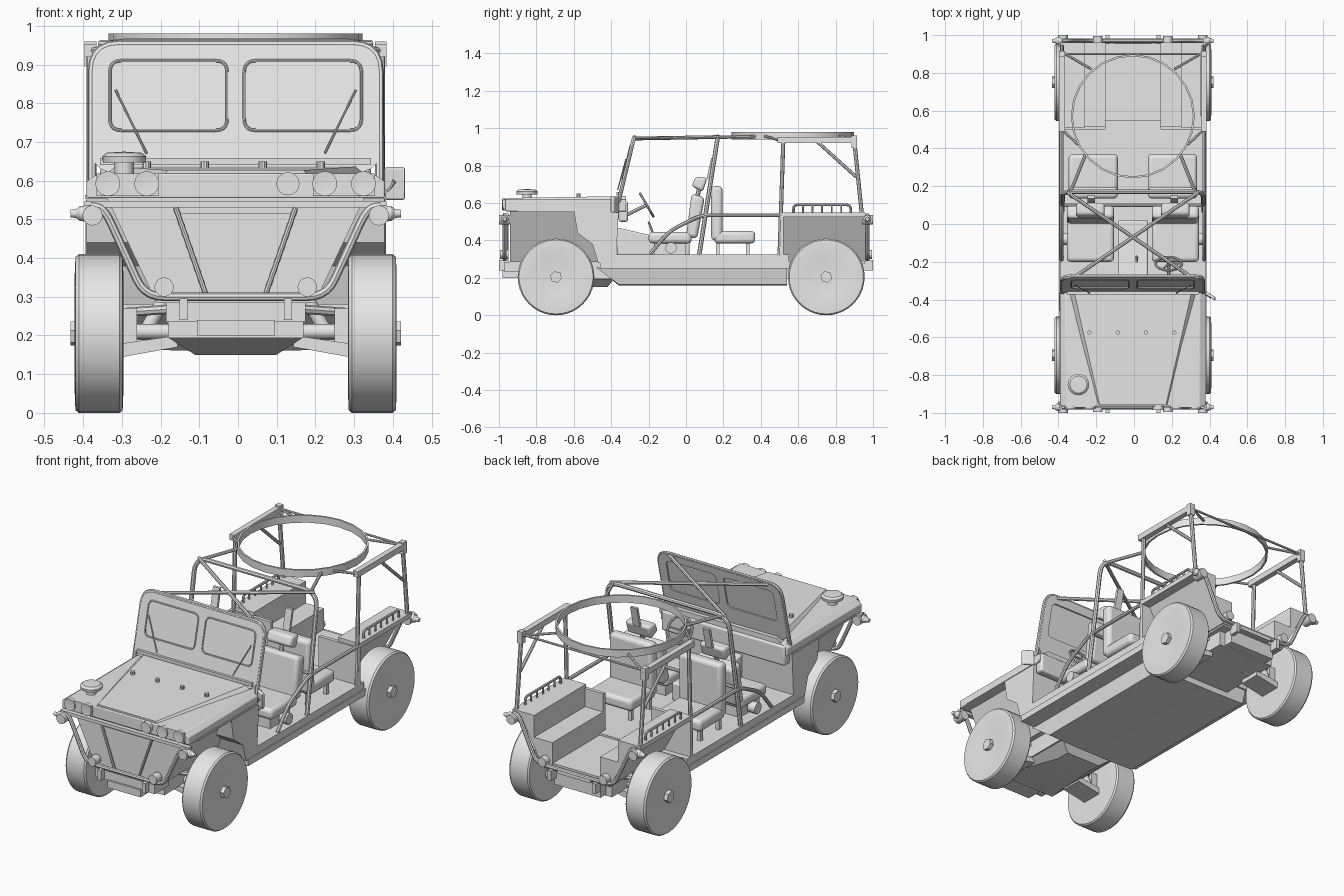
import bpy
import bmesh
from math import sin, cos, pi
from mathutils import Vector

if "Cube" in bpy.data.objects:
    bpy.data.objects.remove(bpy.data.objects["Cube"])

CENTRE = -.006
paint = bpy.data.materials.new("plain_grey")
paint.use_nodes = True
grey = (.8, .8, .8, 1)
paint.diffuse_color = grey
paint.node_tree.nodes["Principled BSDF"].inputs["Base Color"].default_value = grey


def finish(obj, mirror=False, bevel=0):
    """Material, shading, optional rounded edges and left/right copy."""
    obj.data.materials.clear()
    obj.data.materials.append(paint)
    obj.location.x = CENTRE
    bpy.ops.object.select_all(action="DESELECT")
    obj.select_set(True)
    bpy.context.view_layer.objects.active = obj
    if obj.type == "CURVE":
        bpy.ops.object.convert(target="MESH")
        obj = bpy.context.view_layer.objects.active
    bpy.ops.object.shade_smooth_by_angle()
    if bevel:
        mod = obj.modifiers.new("soft_edges", "BEVEL")
        mod.width, mod.segments, mod.limit_method = bevel, 3, "ANGLE"
    if mirror:
        obj.modifiers.new("other_side", "MIRROR")
    return obj


def from_bmesh(name, bm, **style):
    bmesh.ops.recalc_face_normals(bm, faces=bm.faces[:])
    mesh = bpy.data.meshes.new(name)
    bm.to_mesh(mesh)
    bm.free()
    obj = bpy.data.objects.new(name, mesh)
    bpy.context.collection.objects.link(obj)
    return finish(obj, **style)


def at(axis, a, b, depth):
    return Vector({"x": (depth, a, b), "y": (a, depth, b), "z": (a, b, depth)}[axis])


def prism(name, outline, start, end, axis="x", holes=(), **style):
    """Extrude an outline (with optional holes) along an axis."""
    bm = bmesh.new()
    edges = []
    for loop in (outline, *holes):
        verts = [bm.verts.new(at(axis, p[0], p[1], start)) for p in loop]
        edges += [bm.edges.new((v, verts[i - 1])) for i, v in enumerate(verts)]
    if holes:
        bmesh.ops.triangle_fill(bm, edges=edges, use_beauty=True)
    else:
        bm.faces.new(verts)
    made = bmesh.ops.extrude_face_region(bm, geom=bm.faces[:], use_keep_orig=True)["geom"]
    moved = [g for g in made if isinstance(g, bmesh.types.BMVert)]
    bmesh.ops.translate(bm, verts=moved, vec=at(axis, 0, 0, end - start))
    return from_bmesh(name, bm, **style)


def box(name, xs, ys, zs, **style):
    (a, b), (c, d) = ys, zs
    return prism(name, [(a, c), (b, c), (b, d), (a, d)], *xs, **style)


def symmetric(half):
    return half + [(-x, z) for x, z in reversed(half)]


def rounded(points, radius, closed=False):
    """Replace corners with short curves."""
    pts = [Vector(p) for p in points]
    out = []
    for i, p in enumerate(pts):
        if not closed and i in (0, len(pts) - 1):
            out.append(p)
            continue
        before, after = pts[i - 1] - p, pts[(i + 1) % len(pts)] - p
        a = p + before.normalized() * min(radius, before.length / 2)
        b = p + after.normalized() * min(radius, after.length / 2)
        for k in range(6):
            t = k / 5
            out.append(a * (1 - t) ** 2 + p * 2 * t * (1 - t) + b * t * t)
    return out


def tube(name, points, r=.009, bend=.04, closed=False, **style):
    curve = bpy.data.curves.new(name, "CURVE")
    curve.dimensions = "3D"
    curve.bevel_depth, curve.bevel_resolution, curve.use_fill_caps = r, 2, True
    path = rounded(points, bend, closed) if len(points) > 2 and bend else points
    spline = curve.splines.new("POLY")
    spline.points.add(len(path) - 1)
    for point, p in zip(spline.points, path):
        point.co = (*p, 1)
    spline.use_cyclic_u = closed
    obj = bpy.data.objects.new(name, curve)
    bpy.context.collection.objects.link(obj)
    return finish(obj, **style)


def lathe(name, profile, centre, axis, steps=32, **style):
    """Spin (distance along axis, radius) points about an axis."""
    axis, centre = Vector(axis).normalized(), Vector(centre)
    side = axis.orthogonal().normalized()
    bm = bmesh.new()
    verts = [bm.verts.new(centre + axis * d + side * r) for d, r in profile]
    edges = [bm.edges.new(pair) for pair in zip(verts, verts[1:])]
    bmesh.ops.spin(bm, geom=verts + edges, cent=centre, axis=axis, angle=2 * pi, steps=steps)
    bmesh.ops.remove_doubles(bm, verts=bm.verts[:], dist=.0001)
    return from_bmesh(name, bm, **style)


def rod(name, start, end, r, steps=16, **style):
    start, run = Vector(start), Vector(end) - Vector(start)
    long = run.length
    return lathe(name, [(0, 0), (0, r), (long, r), (long, 0)], start, run, steps, **style)


def lean(obj):
    """Tilt windscreen parts backwards."""
    for v in obj.data.vertices:
        v.co.y += (v.co.z - .63) * .24


# Wheels, hubs and suspension
tyre = [(.296, 0), (.29, .15), (.292, .198), (.3, .205), (.405, .205), (.414, .198),
        (.416, .15), (.408, .09), (.405, 0)]
for label, y in (("front", -.695), ("rear", .75)):
    lathe(label + "_wheel", tyre, (0, y, .205), (1, 0, 0), 40, mirror=True)
    rod(label + "_hub", (.4, y, .205), (.427, y, .205), .032, 6, mirror=True)
    rod(label + "_axle", (.1, y, .21), (.3, y, .21), .02, mirror=True)
    box(label + "_hub_carrier", (.255, .29), (y - .04, y + .04), (.17, .27), mirror=True)
    prism(label + "_lower_arm", [(.15, .2), (.29, .18), (.29, .145), (.15, .17)],
          y - .06, y + .06, "y", mirror=True)
    for shift in (-.07, .07):
        tube(label + "_upper_arm", [(.14, y + shift, .27), (.28, y, .26)], .012, mirror=True)
    rod(label + "_damper", (.25, y + .03, .18), (.17, y + .03, .32), .018, mirror=True)

# Underbody and sills
box("floor_pan", (-.385, .385), (-.46, .55), (.25, .325))
box("sill", (.36, .39), (-.46, .56), (.25, .285), mirror=True)
box("chassis_spine", (-.175, .175), (-.88, .9), (.193, .3))
nose = prism("skid_nose", [(-.88, .195), (-.5, .15), (-.42, .15), (-.38, .2)], -.175, .175)
for v in nose.data.vertices:
    if v.co.z < .16:
        v.co.x *= .6
keel = prism("keel", symmetric([(.3, .255), (.28, .165), (.105, .16)]), -.48, .54, "y")
for v in keel.data.vertices:
    if v.co.z < .2 and v.co.y < 0:
        v.co.y += .12
box("front_crossmember", (-.18, .18), (-.97, -.85), (.235, .285))
box("front_step", (-.1, .1), (-.98, -.86), (.2, .24))
box("rear_crossmember", (-.14, .14), (.85, .95), (.2, .29))
box("rear_step", (-.1, .1), (.93, .98), (.28, .3))

# Bonnet with a raised crown narrowing forwards, engine bay and bulkhead
prism("bonnet", symmetric([(.385, .555), (.385, .598), (.355, .618)]), -.965, -.32, "y", bevel=.004)
crown = prism("bonnet_crown", symmetric([(.355, .61), (.32, .637)]), -.955, -.32, "y")
for v in crown.data.vertices:
    if v.co.y < -.9:
        v.co.x *= .55
        v.co.z -= .01
prism("engine_bay", symmetric([(.335, .56), (.205, .285)]), -.94, -.4, "y")
prism("bulkhead", [(-.6, .56), (-.36, .56), (-.375, .28), (-.47, .28), (-.5, .38), (-.58, .44)],
      -.385, .385)
box("bonnet_seam", (-.389, .389), (-.9, -.36), (.553, .563))
for x in (-.23, -.08, .07, .22):
    rod("bonnet_pin", (x, -.575, .62), (x, -.575, .65), .011, 10)
lathe("air_intake", [(0, .025), (.035, .025), (.035, .055), (.05, .057), (.06, .045), (.063, 0)],
      (-.288, -.85, .612), (0, 0, 1), 24)

# Lamps and guards at both ends
box("lamp_panel", (.2, .36), (-.972, -.96), (.56, .618), mirror=True)
for x in (.23, .33):
    lathe("headlamp", [(0, .032), (.02, .032), (.02, .026), (.014, 0)],
          (x, -.96, .592), (0, -1, 0), 20, mirror=True)
rod("marker_lamp", (.135, -.96, .592), (.135, -.985, .592), .03)
for end, way in (("front", -1), ("rear", 1)):
    y = way * .97
    tube(end + "_guard", [(.375, y, .535), (.34, y, .53), (.235, y, .3), (-.235, y, .3),
                          (-.34, y, .53), (-.375, y, .535)], .011, .05)
    rod(end + "_corner_lamp", (.37, y - way * .03, .51), (.37, y + way * .03, .51), .026, mirror=True)
    lathe(end + "_side_marker", [(0, .022), (.025, .02), (.035, .012), (.05, .01), (.05, 0)],
          (.377, y, .515), (1, 0, 0), 12, mirror=True)
    rod(end + "_low_lamp", (.185, y - way * .02, .325), (.185, y + way * .025, .325), .025, mirror=True)
    box(end + "_tow_hook", (.125, .145), sorted((y - way * .02, y + way * .03)), (.24, .295), mirror=True)
box("front_rail", (-.39, .39), (-.975, -.95), (.53, .547))
tube("grille_bar", [(.155, -.955, .53), (.075, -.955, .3)], .007, mirror=True)
box("grille_lip", (-.15, .15), (-.955, -.93), (.515, .535))

# Windscreen
frame = rounded([(-.375, .62), (.375, .62), (.375, .958), (-.375, .958)], .07, True)
panes = []
for left in (-.325, .022):
    right = left + .303
    panes.append(rounded([(left, .73), (right, .73), (right, .91), (left, .91)], .03, True))
lean(prism("windscreen_frame", frame, -.365, -.345, "y", holes=panes))
lean(prism("windscreen_glass", [(-.34, .72), (.34, .72), (.34, .92), (-.34, .92)], -.357, -.353, "y"))
for pane in panes:
    lean(tube("window_trim", [(p[0], -.365, p[1]) for p in pane], .004, 0, True))
lean(tube("windscreen_rim", [(.371, -.355, .6), (.371, -.355, .952), (-.371, -.355, .952),
                             (-.371, -.355, .6)], .011, .07))
for x in (-.23, .23):
    lean(tube("wiper", [(x, -.375, .67), (x * 1.35, -.371, .835)], .003))
box("windscreen_hinge", (-.35, .35), (-.372, -.345), (.64, .658))

# Dashboard, tunnel and steering
box("dashboard", (-.375, .375), (-.36, -.31), (.5, .61), bevel=.012)
prism("tunnel", [(-.37, .47), (-.2, .43), (.02, .42), (.02, .32), (-.37, .32)], -.08, .08, bevel=.01)
tube("gear_lever", [(.02, -.17, .42), (.02, -.2, .5)], .006)
tube("steering_column", [(.19, -.33, .53), (.19, -.21, .59)], .01)
rim = [(.19 + .07 * cos(k * pi / 12), -.21 + .035 * sin(k * pi / 12), .59 - .06 * sin(k * pi / 12))
       for k in range(24)]
tube("steering_wheel", rim, .007, 0, True)
for k in (0, 8, 16):
    tube("steering_spoke", [(.19, -.21, .59), rim[k]], .005)

# Seats: front pair faces forward, rear pair faces back
box("front_seat_base", (.13, .32), (-.17, 0), (.32, .39), mirror=True)
box("front_seat_cushion", (.1, .35), (-.2, .03), (.385, .445), mirror=True, bevel=.02)
prism("front_seat_back", [(0, .42), (.06, .41), (.1, .63), (.03, .65)], .1, .35, mirror=True, bevel=.02)
prism("headrest", [(.03, .69), (.09, .66), (.115, .735), (.05, .74)], .15, .3, mirror=True, bevel=.015)
tube("headrest_post", [(.225, .06, .63), (.225, .075, .7)], .012, mirror=True)
prism("belt_reel", [(.11, .73), (.125, .73), (.15, .84), (.135, .84)], .2, .24, mirror=True)
box("rear_seat_cushion", (.08, .34), (.15, .37), (.385, .45), mirror=True, bevel=.02)
box("rear_seat_back", (.08, .34), (.135, .195), (.4, .69), mirror=True, bevel=.02)
for y in (.17, .33):
    for x in (.11, .31):
        box("rear_seat_leg", (x - .01, x + .01), (y - .01, y + .01), (.32, .4), mirror=True)
rod("canister", (.33, -.08, .36), (.375, -.08, .36), .03, mirror=True)

# Cargo tub: stepped inside, sloping in over the wheels outside
tub = [(.387, .55), (.387, .525), (.335, .525), (.205, .285), (.145, .285),
       (.145, .43), (.255, .43), (.255, .55)]
prism("tub_side", tub, .51, .96, "y", mirror=True)
box("tub_front_wall", (.145, .385), (.5, .52), (.29, .53), mirror=True)
box("tub_floor", (-.2, .2), (.5, .955), (.275, .315))
tube("grab_rail", [(.365, .575, .54), (.365, .575, .59), (.365, .88, .59), (.365, .88, .54)],
     .007, .02, mirror=True)
for k in range(1, 6):
    y = .575 + k * .051
    tube("grab_rail_post", [(.365, y, .54), (.365, y, .59)], .005, mirror=True)

# Roll cage
tube("main_hoop", [(.375, .07, .32), (.37, .17, .955), (-.37, .17, .955), (-.375, .07, .32)], .012, .08)
tube("hoop_crossbar", [(.37, .1, .54), (-.37, .1, .54)], .009)
tube("side_rail", [(.378, -.19, .33), (.378, -.09, .45), (.378, .08, .535), (.378, .51, .535)],
     .01, .05, mirror=True)
tube("roof_brace", [(.3, -.275, .945), (-.35, .17, .953)], .01, mirror=True)
tube("hoop_to_ring", [(.33, .17, .952), (.25, .37, .955)], .009, mirror=True)
tube("front_post", [(.375, .5, .32), (.375, .52, .93)], .011, mirror=True)
tube("rear_post", [(.375, .94, .54), (.375, .9, .93)], .011, mirror=True)
box("roof_rail", (.36, .39), (.49, .915), (.92, .952), mirror=True)
box("roof_rail_end", (.36, .39), (.885, .915), (.895, .96), mirror=True)
tube("rail_brace", [(.375, .7, .93), (.375, .91, .74)], .009, mirror=True)
tube("rear_crossbar", [(.375, .9, .94), (-.375, .9, .94)], .006)
tube("ring_brace_rear", [(.375, .91, .935), (.22, .82, .958)], .007, mirror=True)
tube("ring_brace_front", [(.375, .5, .935), (.29, .42, .958)], .007, mirror=True)
lathe("roof_ring", [(0, .328), (.04, .328), (.04, .318), (0, .318), (0, .328)],
      (0, .57, .94), (0, 0, 1), 24)

# Door mirror
tube("mirror_arm", [(.37, -.36, .56), (.4, -.38, .58), (.41, -.39, .6)], .006)
prism("mirror", [(.385, -.375), (.437, -.405), (.437, -.385), (.385, -.355)], .55, .635, "z", bevel=.006)
